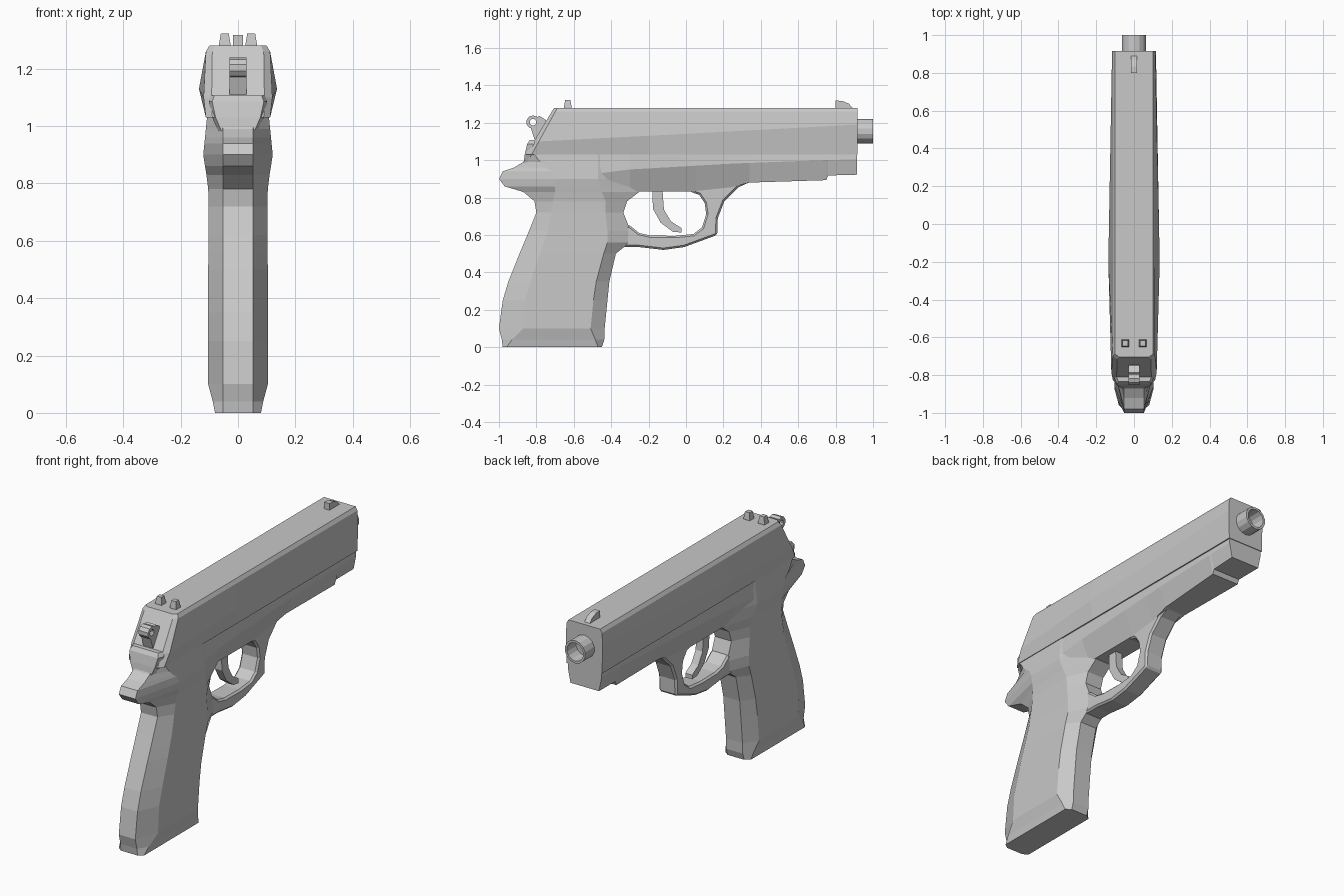
import bpy
import bmesh
import math

cube = bpy.data.objects.get("Cube")
if cube:
    bpy.data.objects.remove(cube, do_unlink=True)

grey = bpy.data.materials.new("plain_grey")
grey.use_nodes = True
grey.diffuse_color = (0.58, 0.58, 0.58, 1)
grey.node_tree.nodes["Principled BSDF"].inputs["Base Color"].default_value = (0.58, 0.58, 0.58, 1)


def finish(name, bm):
    """Turn a bmesh into a named grey object with outward normals."""
    bmesh.ops.recalc_face_normals(bm, faces=bm.faces[:])
    mesh = bpy.data.meshes.new(name)
    bm.to_mesh(mesh)
    bm.free()
    mesh.materials.append(grey)
    obj = bpy.data.objects.new(name, mesh)
    bpy.context.scene.collection.objects.link(obj)
    return obj


def loft(name, rings):
    """Skin closed rings of equal length and cap both ends."""
    bm = bmesh.new()
    loops = [[bm.verts.new(p) for p in ring] for ring in rings]
    count = len(loops[0])
    for a, b in zip(loops, loops[1:]):
        for i in range(count):
            j = (i + 1) % count
            bm.faces.new((a[i], a[j], b[j], b[i]))
    bm.faces.new(loops[0])
    bm.faces.new(loops[-1])
    return finish(name, bm)


def mirrored(half):
    """Close a half ring of points with its mirror image across x."""
    return half + [(-x, y, z) for x, y, z in reversed(half)]


def plate(name, outline, half_width, bevel=0.0, x=0.0):
    """Extrude a side outline of (y, z) points across x."""
    obj = loft(name, [[(x + s * half_width, y, z) for y, z in outline] for s in (-1, 1)])
    if bevel:
        mod = obj.modifiers.new("edge", "BEVEL")
        mod.width = bevel
        mod.segments = 1
        mod.limit_method = "ANGLE"
        mod.angle_limit = math.radians(50)
    return obj


def tube(name, centre, axis, outer, inner, start, end, sides):
    """Open tube along the x or y axis."""
    bm = bmesh.new()
    loops = []
    for radius, along in ((outer, start), (outer, end), (inner, end), (inner, start)):
        loop = []
        for i in range(sides):
            t = math.tau * (i + 0.5) / sides
            u, v = radius * math.cos(t), radius * math.sin(t)
            p = (along, centre[0] + u, centre[1] + v) if axis == "x" else (centre[0] + u, along, centre[1] + v)
            loop.append(bm.verts.new(p))
        loops.append(loop)
    for a, b in zip(loops, loops[1:] + loops[:1]):
        for i in range(sides):
            j = (i + 1) % sides
            bm.faces.new((a[i], a[j], b[j], b[i]))
    return finish(name, bm)


# Slide: faceted body, widest at the middle, with a raked and chamfered rear
SLIDE_BASE, SLIDE_TOP = 1.03, 1.28


def slide_ring(y, mid_z, mid_w, scale=1.0, rake=0.0):
    half = [(0.112, SLIDE_BASE), (mid_w, mid_z), (0.112, SLIDE_TOP - 0.02), (0.1, SLIDE_TOP)]
    return mirrored([(w * scale, y + rake * (z - SLIDE_BASE), z) for w, z in half])


loft("slide", [
    slide_ring(-0.855, 1.1, 0.115, 0.8, 0.6),
    slide_ring(-0.825, 1.1, 0.12, 1.0, 0.55),
    slide_ring(-0.2, 1.13, 0.136),
    slide_ring(0.917, 1.19, 0.116),
])

# Grip with backbone and rear tang: height, back edge, back side line,
# front side line, front edge, side half width
grip_rows = [
    (0.00, -0.98, -0.96, -0.47, -0.45, 0.08),
    (0.04, -0.985, -0.93, -0.485, -0.437, 0.088),
    (0.10, -1.0, -0.87, -0.51, -0.435, 0.104),
    (0.25, -0.98, -0.86, -0.495, -0.42, 0.104),
    (0.35, -0.95, -0.83, -0.48, -0.41, 0.104),
    (0.50, -0.89, -0.78, -0.44, -0.375, 0.104),
    (0.56, -0.865, -0.76, -0.42, -0.30, 0.103),
    (0.62, -0.84, -0.74, -0.42, -0.295, 0.102),
    (0.72, -0.80, -0.72, -0.43, -0.335, 0.102),
    (0.78, -0.81, -0.71, -0.43, -0.315, 0.104),
    (0.83, -0.87, -0.70, -0.45, -0.25, 0.11),
    (0.86, -0.97, -0.70, -0.46, -0.25, 0.115),
    (0.90, -1.0, -0.70, -0.47, -0.25, 0.121),
    (0.94, -0.98, -0.72, -0.47, -0.25, 0.117),
    (0.96, -0.92, -0.75, -0.47, -0.25, 0.115),
    (0.99, -0.87, -0.78, -0.47, -0.25, 0.112),
    (1.03, -0.85, -0.81, -0.47, -0.25, 0.108),
]
loft("grip", [
    mirrored([(0.052, back, z), (w, side_back, z), (w, side_front, z), (0.052, front, z)])
    for z, back, side_back, side_front, front, w in grip_rows
])

# Frame under the slide: position, bottom height and half width, ridge height and half width
frame_rows = [
    (-0.70, 0.78, 0.10, 0.90, 0.119),
    (-0.30, 0.832, 0.056, 0.95, 0.109),
    (0.05, 0.832, 0.056, 0.97, 0.109),
    (0.22, 0.85, 0.056, 0.98, 0.109),
    (0.34, 0.88, 0.066, 0.985, 0.109),
    (0.75, 0.893, 0.085, 1.0, 0.109),
    (0.76, 0.918, 0.086, 1.0, 0.109),
    (0.913, 0.922, 0.09, 1.005, 0.107),
]
loft("frame", [
    mirrored([(bw, y, bz), (rw, y, rz), (0.105, y, SLIDE_BASE + 0.002)])
    for y, bz, bw, rz, rw in frame_rows
])

# Rear block between the tang and the hammer
loft("rear_block", [
    mirrored([(w, back, z), (w + 0.012, back + 0.03, z), (w + 0.012, -0.76, z)])
    for z, back, w in ((0.97, -0.87, 0.052), (1.03, -0.862, 0.078), (1.085, -0.85, 0.09), (1.107, -0.835, 0.082))
])

# Trigger guard
plate("trigger_guard", [
    (-0.42, 0.5), (-0.35, 0.535), (-0.25, 0.535), (-0.12, 0.52), (-0.01, 0.535), (0.167, 0.6),
    (0.17, 0.69), (0.205, 0.78), (0.28, 0.855), (0.34, 0.882), (0.3, 0.92), (0.0, 0.9),
    (0.02, 0.832), (0.07, 0.815), (0.1, 0.77), (0.108, 0.71), (0.085, 0.64), (0.04, 0.605),
    (-0.06, 0.595), (-0.19, 0.597), (-0.25, 0.61), (-0.3, 0.65), (-0.4, 0.66),
], 0.057, bevel=0.01)

# Curved trigger
plate("trigger", [
    (-0.18, 0.86), (-0.177, 0.74), (-0.135, 0.665), (-0.07, 0.617), (-0.025, 0.613),
    (-0.025, 0.637), (-0.08, 0.672), (-0.118, 0.735), (-0.127, 0.86),
], 0.022)

# Barrel and its dark bore floor
tube("barrel", (0, 1.155), "y", 0.065, 0.052, 0.85, 1.0, 14)

# Hammer: pierced ring on a short arm
tube("hammer_ring", (-0.818, 1.203), "x", 0.036, 0.018, -0.03, 0.03, 10)
plate("hammer_arm", [(-0.83, 1.172), (-0.79, 1.19), (-0.75, 1.2), (-0.74, 1.11), (-0.81, 1.11)], 0.03)
plate("hammer_spur", [(-0.8, 1.225), (-0.785, 1.237), (-0.75, 1.215), (-0.74, 1.19), (-0.79, 1.18)], 0.03)

# Sights: rounded blade in front, two tapered posts behind
plate("front_sight", [
    (0.8, 1.27), (0.8, 1.318), (0.835, 1.317), (0.87, 1.302), (0.9, 1.27),
], 0.017)
for side, label in ((-1, "right"), (1, "left")):
    loft("rear_sight_" + label, [
        [(side * 0.046 + a * r, -0.632 + b * r, z) for a, b in ((-1, -1), (1, -1), (1, 1), (-1, 1))]
        for z, r in ((1.27, 0.02), (1.285, 0.02), (1.322, 0.014))
    ])
